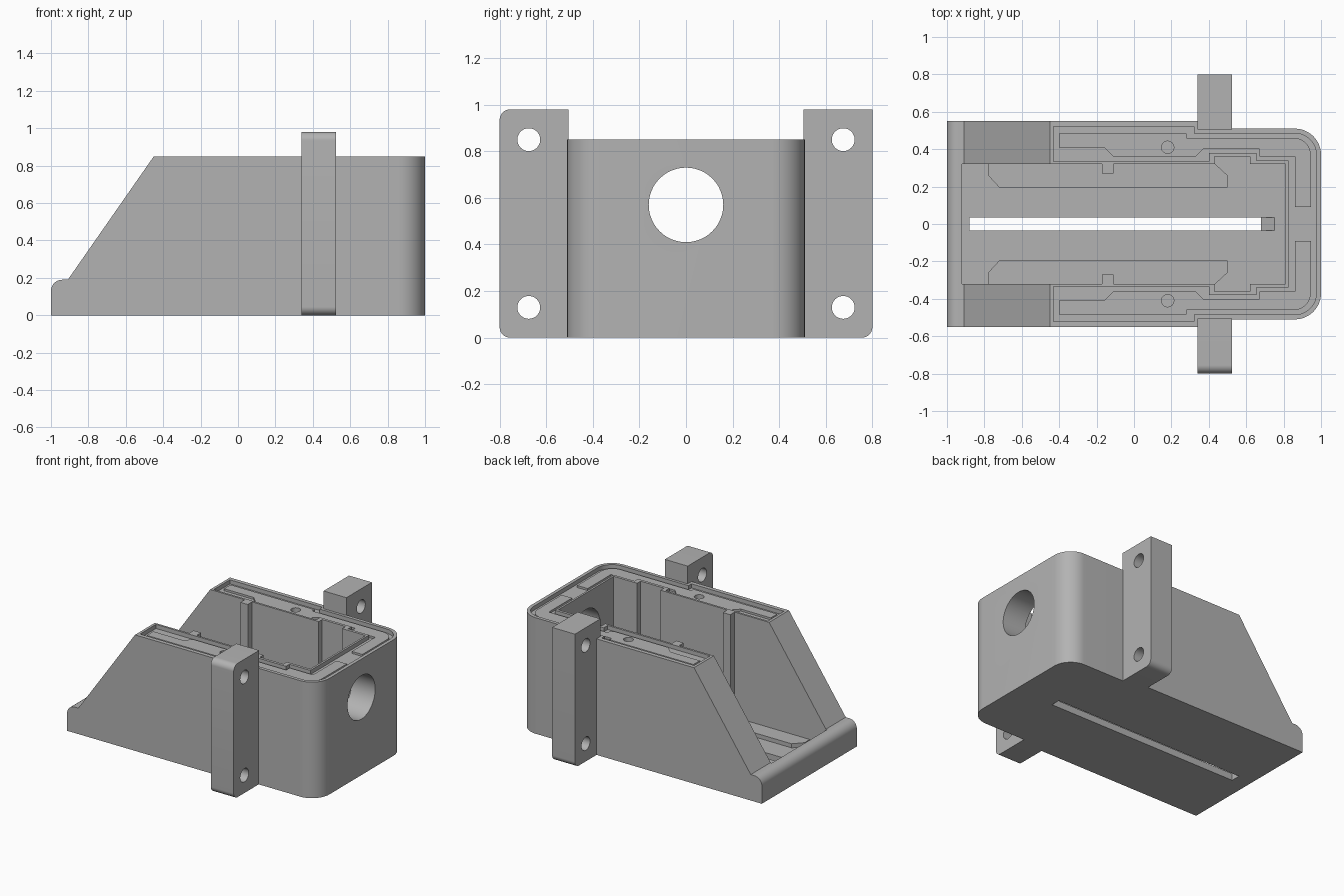
import bpy, bmesh, math
from mathutils import Vector

cube = bpy.data.objects.get("Cube")
if cube:
    bpy.data.objects.remove(cube, do_unlink=True)

grey = bpy.data.materials.new("plain grey")
grey.use_nodes = True
grey.diffuse_color = (0.45, 0.45, 0.45, 1)
grey.node_tree.nodes["Principled BSDF"].inputs["Base Color"].default_value = (0.45, 0.45, 0.45, 1)

AXES = {"x": lambda a, b, h: (h, a, b),
        "y": lambda a, b, h: (a, h, b),
        "z": lambda a, b, h: (a, b, h)}


def arc(cx, cy, r, start, end, steps=12):
    """Points along a circular arc, angles in degrees."""
    angles = [math.radians(start + (end - start) * i / steps) for i in range(steps + 1)]
    return [(cx + r * math.cos(t), cy + r * math.sin(t)) for t in angles]


def prism(name, points, axis, low, high):
    """Extrude a 2D outline along an axis."""
    bm = bmesh.new()
    face = bm.faces.new([bm.verts.new(AXES[axis](a, b, low)) for a, b in points])
    new = bmesh.ops.extrude_face_region(bm, geom=[face])["geom"]
    shift = Vector(AXES[axis](0, 0, high - low))
    bmesh.ops.translate(bm, verts=[v for v in new if isinstance(v, bmesh.types.BMVert)], vec=shift)
    bmesh.ops.recalc_face_normals(bm, faces=bm.faces)
    mesh = bpy.data.meshes.new(name)
    bm.to_mesh(mesh)
    bm.free()
    mesh.materials.append(grey)
    obj = bpy.data.objects.new(name, mesh)
    bpy.context.collection.objects.link(obj)
    return obj


def box(name, x0, x1, y0, y1, z0, z1):
    return prism(name, [(x0, y0), (x1, y0), (x1, y1), (x0, y1)], "z", z0, z1)


def disc(name, a, b, r, axis, low, high):
    return prism(name, arc(a, b, r, 0, 360, 48)[:-1], axis, low, high)


def activate(obj):
    bpy.ops.object.select_all(action="DESELECT")
    obj.select_set(True)
    bpy.context.view_layer.objects.active = obj


def carve(obj, cutter, operation="DIFFERENCE"):
    activate(obj)
    mod = obj.modifiers.new("carve", "BOOLEAN")
    mod.operation, mod.solver, mod.object = operation, "EXACT", cutter
    bpy.ops.object.modifier_apply(modifier=mod.name)
    bpy.data.objects.remove(cutter, do_unlink=True)


def finish(obj):
    activate(obj)
    bpy.ops.object.shade_smooth_by_angle(angle=math.radians(30))


def mirrored(half):
    return half + [(x, -y) for x, y in reversed(half)]


def flip(points, side):
    return [(x, y * side) for x, y in points]


TOP, FLOOR, LEDGE = 0.85, 0.05, 0.82

# Housing: side profile trimmed by the plan outline
side_profile = [(-1, 0), (1.1, 0), (1.1, TOP), (-0.45, TOP), (-0.91, 0.19)] + arc(-0.94, 0.13, 0.06, 90, 180)
housing = prism("housing", side_profile, "y", -0.6, 0.6)
plan = mirrored([(-1.1, 0.55), (0.34, 0.55), (0.34, 0.51)] + arc(0.86, 0.37, 0.14, 90, 0))
carve(housing, prism("plan_cutter", plan, "z", -0.1, 1.1), "INTERSECT")

# Inner cavity with a shallow pocket in each side wall
cavity = mirrored([(-0.92, 0.32), (0.43, 0.32), (0.43, 0.36), (0.62, 0.36), (0.62, 0.32), (0.81, 0.32)])
carve(housing, prism("cavity_cutter", cavity, "z", FLOOR, 1))

# Recessed ledge between the outer and inner rims
ledge = mirrored([(0.825, 0.34), (0.655, 0.34), (0.655, 0.38), (0.4, 0.38), (0.4, 0.335),
                  (-0.43, 0.335), (-0.43, 0.52), (0.32, 0.52), (0.32, 0.485)]
                 + arc(0.86, 0.37, 0.115, 90, 0))
carve(housing, prism("ledge_cutter", ledge, "z", LEDGE, 1))

# Floor slot with a sloped end, and the round end port
slot = [(-0.88, -0.05), (0.61, -0.05), (0.82, 0.1), (-0.88, 0.1)]
carve(housing, prism("slot_cutter", slot, "y", -0.035, 0.035))
carve(housing, disc("port_cutter", 0, 0.57, 0.16, "x", 0.7, 1.2))

# Parts repeated on both sides
pad_outline = ([(-0.4, 0.41), (-0.16, 0.41), (-0.11, 0.36), (0.33, 0.36), (0.37, 0.4), (0.67, 0.4),
                (0.67, 0.36), (0.86, 0.36), (0.86, 0.09), (0.945, 0.09)]
               + arc(0.855, 0.37, 0.09, 0, 90) + [(0.28, 0.46), (0.28, 0.485), (-0.4, 0.485)])
bar_outline = [(-0.72, 0.195), (0.5, 0.195), (0.5, 0.26), (0.43, 0.325), (-0.78, 0.325), (-0.78, 0.26)]

for side, label in ((1, "back"), (-1, "front")):
    # Screw hole runs through the pad into the wall
    carve(housing, disc("screw_cutter", 0.18, 0.41 * side, 0.033, "z", 0.6, 1))
    pad = prism(label + "_rim_pad", flip(pad_outline, side), "z", LEDGE - 0.0005, LEDGE + 0.015)
    carve(pad, disc("screw_cutter", 0.18, 0.41 * side, 0.033, "z", 0.6, 1))
    finish(pad)

    # Floor bar and upright rib
    finish(prism(label + "_floor_bar", flip(bar_outline, side), "z", FLOOR - 0.01, 0.08))
    ys = sorted((0.27 * side, 0.325 * side))
    finish(box(label + "_wall_rib", -0.17, -0.11, *ys, FLOOR - 0.01, TOP))

    # Mounting bracket with rounded outer corners
    top_corner = arc(0.755, 0.935, 0.045, 0, 90) if side < 0 else [(0.8, 0.98)]
    shape = [(0.505, 0)] + arc(0.755, 0.045, 0.045, -90, 0) + top_corner + [(0.505, 0.98)]
    bracket = prism(label + "_bracket", [(y * side, z) for y, z in shape], "x", 0.34, 0.525)
    for z in (0.13, 0.85):
        carve(bracket, disc("bolt_cutter", 0.675 * side, z, 0.049, "x", 0.2, 0.7))
    finish(bracket)

finish(housing)
